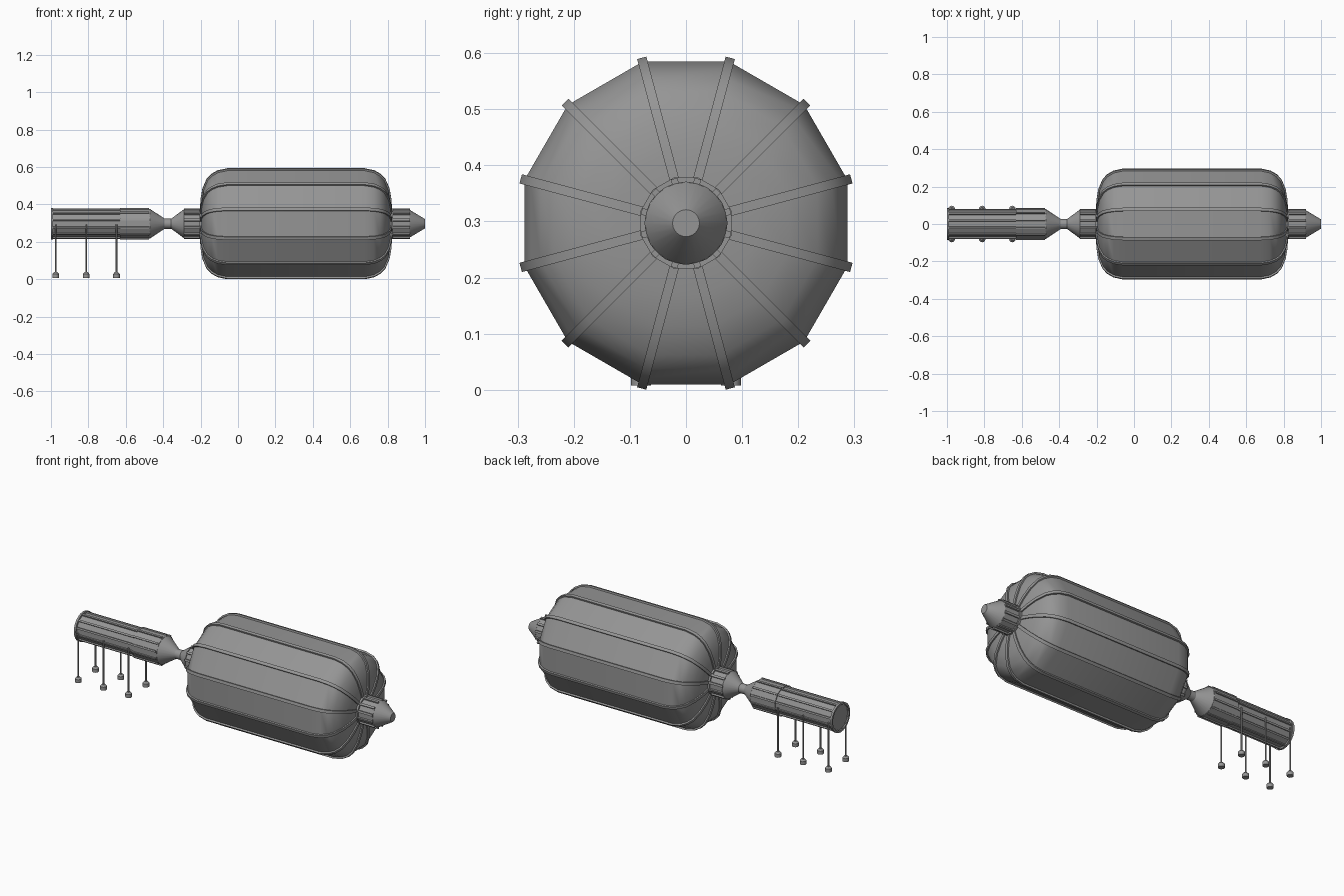
import bpy, bmesh, math
from mathutils import Vector

cube = bpy.data.objects.get("Cube")
if cube:
    bpy.data.objects.remove(cube, do_unlink=True)

AXIS_Z = 0.297
SIDES = 12
HALF_STEP = math.pi / SIDES

grey = bpy.data.materials.new("hull grey")
grey.use_nodes = True
colour = (0.3, 0.3, 0.3, 1)
grey.diffuse_color = colour
grey.node_tree.nodes["Principled BSDF"].inputs["Base Color"].default_value = colour


def finish(name, bm, angle=None):
    bmesh.ops.recalc_face_normals(bm, faces=bm.faces)
    mesh = bpy.data.meshes.new(name)
    bm.to_mesh(mesh)
    bm.free()
    mesh.materials.append(grey)
    obj = bpy.data.objects.new(name, mesh)
    bpy.context.collection.objects.link(obj)
    if angle:
        bpy.ops.object.select_all(action='DESELECT')
        obj.select_set(True)
        bpy.context.view_layer.objects.active = obj
        bpy.ops.object.shade_smooth_by_angle(angle=math.radians(angle))
    return obj


def around(x, r, a, side=0.0):
    """Point at radius r and angle a about the long axis, shifted sideways."""
    c, s = math.cos(a), math.sin(a)
    return Vector((x, r * c - side * s, AXIS_Z + r * s + side * c))


def turned(name, profile, sides=SIDES, angle=25):
    """Solid of revolution about the long axis, capped at both ends."""
    bm = bmesh.new()
    rings = []
    for x, r in profile:
        rings.append([bm.verts.new(around(x, r, HALF_STEP + math.tau * i / sides))
                      for i in range(sides)])
    for a, b in zip(rings, rings[1:]):
        for i in range(sides):
            j = (i + 1) % sides
            bm.faces.new((a[i], a[j], b[j], b[i]))
    bm.faces.new(rings[0])
    bm.faces.new(rings[-1])
    return finish(name, bm, angle)


def ribs(name, inner, outer, width, count=SIDES):
    """Strips lying between two profiles, repeated round the axis."""
    bm = bmesh.new()
    for i in range(count):
        a = HALF_STEP + math.tau * i / count
        loops = []
        for (xi, ri), (xo, ro) in zip(inner, outer):
            loops.append([bm.verts.new(p) for p in (
                around(xi, ri, a, -width / 2), around(xo, ro, a, -width / 2),
                around(xo, ro, a, width / 2), around(xi, ri, a, width / 2))])
        for p, q in zip(loops, loops[1:]):
            for k in range(4):
                m = (k + 1) % 4
                bm.faces.new((p[k], p[m], q[m], q[k]))
        bm.faces.new(loops[0])
        bm.faces.new(loops[-1])
    return finish(name, bm, 25)


def battens(name, x0, x1, r0, r1, width):
    return ribs(name, [(x0, r0), (x1, r0)], [(x0, r1), (x1, r1)], width)


def flange(name, x0, x1, r):
    return turned(name, [(x0, r), (x1, r)])


# Inflated main body with rounded shoulders
LEFT_END, RIGHT_END = -0.197, 0.817
shoulder = [(0, 0.06), (0.003, 0.13), (0.013, 0.19), (0.035, 0.243),
            (0.058, 0.268), (0.09, 0.287), (0.14, 0.298)]


def mirrored(points):
    return ([(LEFT_END + d, r) for d, r in points]
            + [(RIGHT_END - d, r) for d, r in reversed(points)])


turned("main_body", mirrored(shoulder))

# Raised straps along the body corners, offset square to the shoulder
raised, sunk = [], []
for i, (d, r) in enumerate(shoulder):
    before = Vector(shoulder[max(i - 1, 0)])
    after = Vector(shoulder[min(i + 1, len(shoulder) - 1)])
    t = (after - before).normalized()
    if i == len(shoulder) - 1:
        t = Vector((1, 0))
    normal = Vector((-t.y, t.x))
    here = Vector((d, r))
    raised.append(tuple(here + normal * 0.007))
    sunk.append(tuple(here - normal * 0.006))
ribs("body_straps", mirrored(sunk), mirrored(raised), 0.017)

# Collars at both ends of the body
for name, x0, x1, seat in (("nose_collar", 0.80, 0.92, 0.817),
                           ("rear_collar", -0.29, -0.18, -0.207)):
    turned(name, [(x0, 0.075), (x1, 0.075)])
    battens(name + "_battens", x0, x1, 0.068, 0.082, 0.012)
    flange(name + "_seat", seat, seat + 0.012, 0.084)

# Nose cone and narrow double-cone joint
turned("nose_cone", [(0.918, 0.074), (0.998, 0.026), (1.0, 0.024)], 24)
turned("joint", [(-0.472, 0.080), (-0.392, 0.027), (-0.357, 0.027), (-0.288, 0.078)], 24)

# Equipment module
turned("module", [(-0.63, 0.082), (-0.47, 0.082)])
battens("module_battens", -0.632, -0.475, 0.075, 0.087, 0.010)

# Long rear tube with a shallow recessed end
turned("rear_tube", [(-0.992, 0.076), (-0.62, 0.076)])
battens("rear_tube_battens", -0.997, -0.63, 0.069, 0.082, 0.010)
ring = bmesh.new()
loops = [[ring.verts.new(around(x, r, HALF_STEP + math.tau * i / 24)) for i in range(24)]
         for x, r in ((-1.0, 0.074), (-1.0, 0.085), (-0.988, 0.085), (-0.988, 0.074))]
for k in range(4):
    for i in range(24):
        j, m = (i + 1) % 24, (k + 1) % 4
        ring.faces.new((loops[k][i], loops[k][j], loops[m][j], loops[m][i]))
finish("rear_rim", ring, 25)


# Hanging legs with small weighted feet
def upright(bm, x, y, z0, z1, r0, r1, sides):
    made = bmesh.ops.create_cone(bm, cap_ends=True, segments=sides,
                                 radius1=r0, radius2=r1, depth=z1 - z0)
    bmesh.ops.translate(bm, verts=made["verts"], vec=(x, y, (z0 + z1) / 2))


for side, y in (("left", 0.08), ("right", -0.08)):
    for place, x in (("rear", -0.975), ("middle", -0.812), ("front", -0.65)):
        bm = bmesh.new()
        upright(bm, x, y, 0.03, 0.292, 0.0045, 0.0045, 8)
        finish(f"{side}_{place}_leg", bm, 50)
        bm = bmesh.new()
        upright(bm, x, y, 0.008, 0.028, 0.018, 0.018, 12)
        upright(bm, x, y, 0.028, 0.038, 0.018, 0.009, 12)
        finish(f"{side}_{place}_foot", bm, 35)
